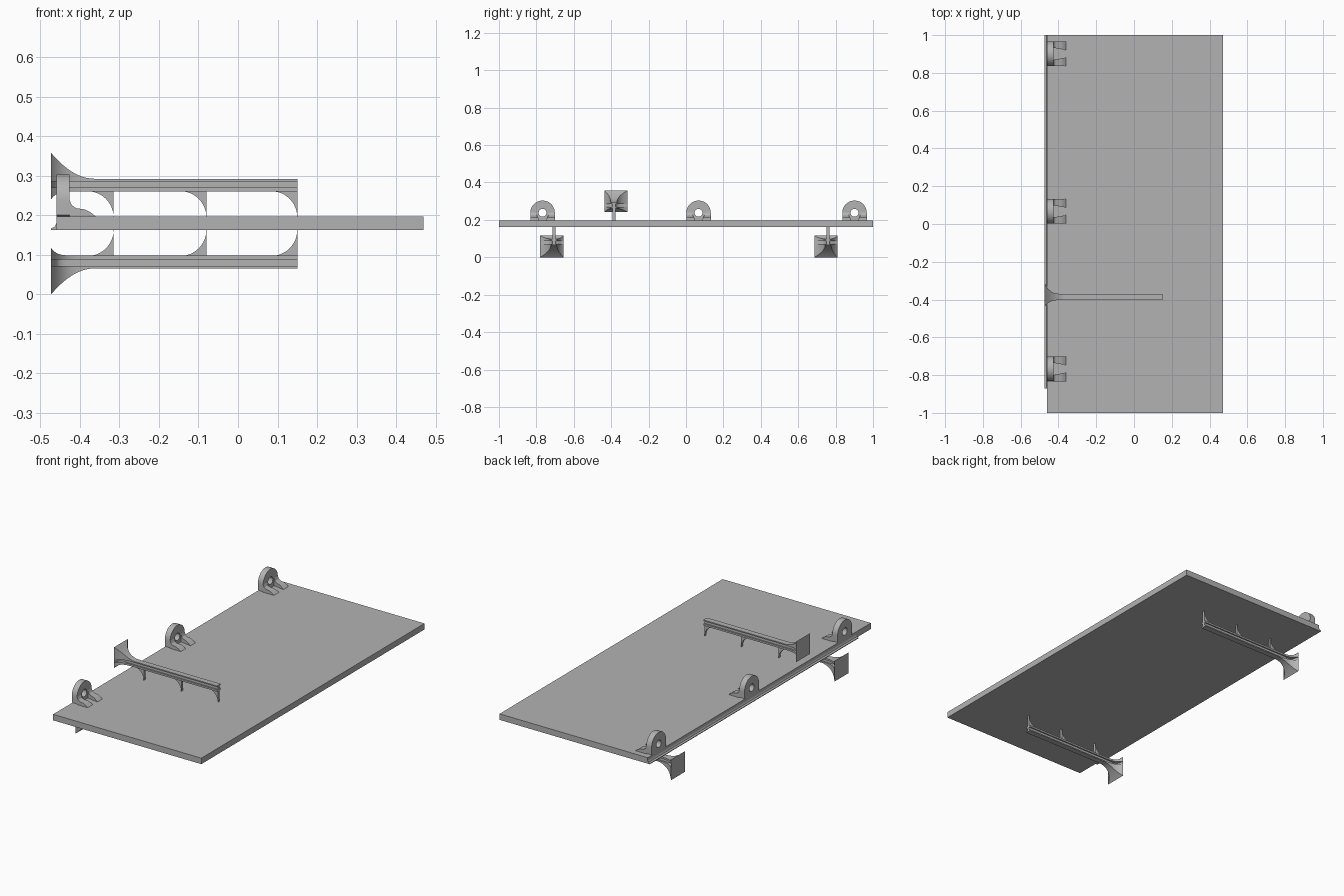
import bpy, bmesh, math

cube = bpy.data.objects.get("Cube")
if cube:
    bpy.data.objects.remove(cube, do_unlink=True)

grey = bpy.data.materials.new("plain grey")
grey.use_nodes = True
colour = (0.45, 0.45, 0.45, 1)
grey.diffuse_color = colour
grey.node_tree.nodes["Principled BSDF"].inputs["Base Color"].default_value = colour


def loft(name, rings, closed=False, smooth=False):
    """Skin a series of equal rings; cap the ends unless the series closes."""
    bm = bmesh.new()
    loops = [[bm.verts.new(p) for p in ring] for ring in rings]
    n = len(loops[0])
    pairs = list(zip(loops, loops[1:]))
    if closed:
        pairs.append((loops[-1], loops[0]))
    else:
        bm.faces.new(loops[0])
        bm.faces.new(loops[-1])
    for a, b in pairs:
        for i in range(n):
            j = (i + 1) % n
            bm.faces.new((a[i], a[j], b[j], b[i]))
    bmesh.ops.recalc_face_normals(bm, faces=bm.faces)
    mesh = bpy.data.meshes.new(name)
    bm.to_mesh(mesh)
    bm.free()
    mesh.materials.append(grey)
    ob = bpy.data.objects.new(name, mesh)
    bpy.context.collection.objects.link(ob)
    if smooth:
        bpy.ops.object.select_all(action='DESELECT')
        ob.select_set(True)
        bpy.context.view_layer.objects.active = ob
        bpy.ops.object.shade_smooth_by_angle(angle=math.radians(30))
    return ob


def extrude_y(name, profile, y0, y1, smooth=False):
    return loft(name, [[(x, y, z) for x, z in profile] for y in (y0, y1)], smooth=smooth)


# Main panel and the lip along its hinged edge
LEFT, BOTTOM, TOP = -0.46, 0.163, 0.197
extrude_y("panel", [(LEFT, BOTTOM), (0.47, BOTTOM), (0.47, TOP), (LEFT, TOP)], -1, 1)
lip = [(LEFT, BOTTOM), (-0.473, BOTTOM), (-0.473, 0.167), (-0.464, 0.171), (LEFT, 0.18)]
extrude_y("edge_lip", lip, -0.87, 1, True)


# Hinge lugs: arched eye plate with two tapering prongs as a foot
def hinge_lug(index, yc):
    zc, radius, hole, n = 0.238, 0.0655, 0.021, 48
    front = -0.427
    outer, inner = [], []
    for k in range(n):
        a = 2 * math.pi * k / n
        c, s = math.cos(a), math.sin(a)
        inner.append((yc + hole * c, zc + hole * s))
        reach = radius
        if s < 0:
            reach = min(radius / max(abs(c), 1e-6), (zc - TOP) / -s)
        outer.append((yc + reach * c, zc + reach * s))
    rings = [[(x, y, z) for y, z in loop] for loop, x in
             ((outer, LEFT), (outer, front), (inner, front), (inner, LEFT))]
    loft(f"hinge_eye_{index}", rings, closed=True, smooth=True)
    top = [(front, 0.24), (-0.421, 0.226), (-0.41, 0.218), (-0.388, 0.215),
           (-0.374, 0.208), (-0.36, TOP)]
    foot = top + [(front, TOP)]
    for side in (-1, 1):
        outside = [(x, yc + side * radius, z) for x, z in foot]
        inside = [(x, yc + side * (0.032 - 0.18 * (x - front)), z) for x, z in foot]
        loft(f"hinge_prong_{index}_{'back' if side > 0 else 'front'}",
             [outside, inside], smooth=True)


for index, y in enumerate((-0.767, 0.067, 0.901), 1):
    hinge_lug(index, y)


# Rails: I-section bar flaring into a square end pad, on curved brackets
def rail(name, yc, below):
    def place(x, y, z):
        return (x, yc - y, 0.358 - z) if below else (x, yc + y, z)

    def section(x):
        f = max(0, 1 - (x + 0.473) / 0.11)
        shift = 0.0115 * f ** 4
        wide = 0.016 + 0.0465 * f ** 4
        web = 0.008 + 0.0545 * f ** 14
        low, high = 0.26 - 0.019 * f ** 8, 0.2925 + 0.0655 * f ** 2
        half = [(wide, low), (wide, 0.27), (web, 0.27),
                (web, 0.286), (wide, 0.286), (wide, high)]
        pts = half + [(-y, z) for y, z in reversed(half)]
        return [place(x, y + shift, z) for y, z in pts]

    steps = 16
    xs = [-0.473 + 0.11 * (i / steps) ** 1.5 for i in range(steps + 1)] + [0.15]
    loft(name, [section(x) for x in xs], smooth=True)

    r = 0.066
    for i, x in enumerate((-0.315, -0.08, 0.15), 1):
        arc = [(x - r + r * math.sin(a), 0.195 + r * math.cos(a))
               for a in (math.pi / 2 * k / 12 for k in range(13))]
        profile = arc + [(x, 0.261)]
        profile[-2] = (x - 0.001, 0.195)
        profile.insert(-1, (x, 0.195))
        loft(f"{name}_bracket_{i}",
             [[place(px, y, pz) for px, pz in profile] for y in (-0.008, 0.008)],
             smooth=True)


rail("upper_rail", -0.386, False)
rail("lower_front_rail", -0.706, True)
rail("lower_back_rail", 0.76, True)
